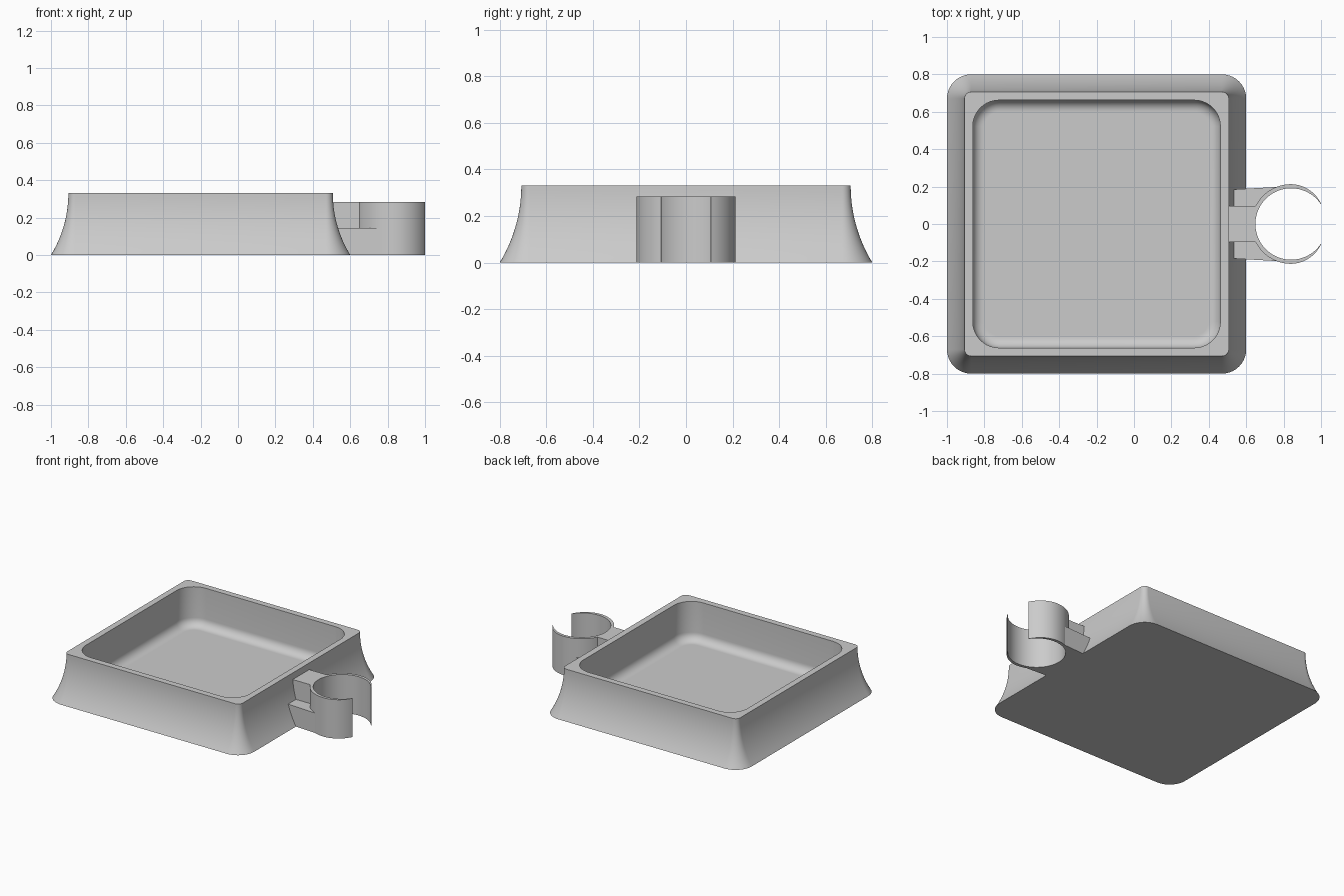
import bpy, bmesh, math

if "Cube" in bpy.data.objects:
    bpy.data.objects.remove(bpy.data.objects["Cube"])

grey = bpy.data.materials.new("plain grey")
grey.diffuse_color = (0.6, 0.6, 0.6, 1)
grey.use_nodes = True
grey.node_tree.nodes["Principled BSDF"].inputs["Base Color"].default_value = grey.diffuse_color


def loft(name, loops):
    """Skin a stack of equal-length closed loops and cap both ends."""
    bm = bmesh.new()
    rows = [[bm.verts.new(p) for p in loop] for loop in loops]
    n = len(rows[0])
    for a, b in zip(rows, rows[1:]):
        for i in range(n):
            j = (i + 1) % n
            bm.faces.new((a[i], a[j], b[j], b[i]))
    bm.faces.new(rows[0][::-1])
    bm.faces.new(rows[-1])
    bmesh.ops.recalc_face_normals(bm, faces=bm.faces)
    mesh = bpy.data.meshes.new(name)
    bm.to_mesh(mesh)
    bm.free()
    mesh.materials.append(grey)
    obj = bpy.data.objects.new(name, mesh)
    bpy.context.collection.objects.link(obj)
    bpy.ops.object.select_all(action='DESELECT')
    obj.select_set(True)
    bpy.context.view_layer.objects.active = obj
    bpy.ops.object.shade_smooth_by_angle(angle=math.radians(30))
    return obj


def rounded_square(half, radius, z, cx=-0.2, seg=10):
    pts = []
    for k in range(4):
        mid = math.radians(45 + 90 * k)
        ox = math.copysign(half - radius, math.cos(mid))
        oy = math.copysign(half - radius, math.sin(mid))
        for s in range(seg + 1):
            a = math.radians(90 * k + 90 * s / seg)
            pts.append((cx + ox + radius * math.cos(a), oy + radius * math.sin(a), z))
    return pts


# Tray: concave flared outside, flat rim, straight cavity with rounded floor edge
H, FLARE = 0.33, 0.093
R = (H * H + FLARE * FLARE) / (2 * FLARE)
loops = []
for i in range(15):
    z = H * i / 14
    inset = FLARE - (R - math.sqrt(R * R - (H - z) ** 2))
    loops.append(rounded_square(0.8 - inset, 0.13 - inset, z))
CAV, CAV_R, FLOOR, FIL = 0.662, 0.14, 0.045, 0.06
loops.append(rounded_square(CAV, CAV_R, H))
for i in range(9):
    a = math.radians(90 * i / 8)
    d = FIL * (1 - math.cos(a))
    loops.append(rounded_square(CAV - d, CAV_R - d, FLOOR + FIL * (1 - math.sin(a))))
loops.append(rounded_square(CAV - FIL - 0.005, CAV_R - FIL - 0.005, FLOOR))
loft("tray", loops)

# Clip ring: open C whose wall thins towards the two tips
CX, RIN, TOP, STEP = 0.84, 0.191, 0.283, 0.145
sections = []
for i in range(61):
    deg = 33.5 + (360 - 67) * i / 60
    a = math.radians(deg)
    from_tip = min(deg, 360 - deg) - 33.5
    rout = RIN + 0.002 + 0.02 * math.sin(math.radians(90 * min(1, from_tip / 60)))
    c, s = math.cos(a), math.sin(a)
    sections.append([(CX + r * c, r * s, z)
                     for r, z in ((RIN, 0), (rout, 0), (rout, TOP), (RIN, TOP))])
loft("clip_ring", sections)


# Two-step bracket joining the ring to the tray
def bracket(name, y_in, y_out, z0, z1):
    end = math.asin(y_out / 0.205)
    pts = [(0.485, y_in), (0.485, -y_in)]
    for i in range(17):
        a = math.pi + end - 2 * end * i / 16
        pts.append((CX + 0.205 * math.cos(a), 0.205 * math.sin(a)))
    loft(name, [[(x, y, z) for x, y in pts] for z in (z0, z1)])


bracket("lower_bracket", 0.182, 0.2, 0, STEP)
bracket("upper_bracket", 0.095, 0.095, STEP - 0.01, TOP)
